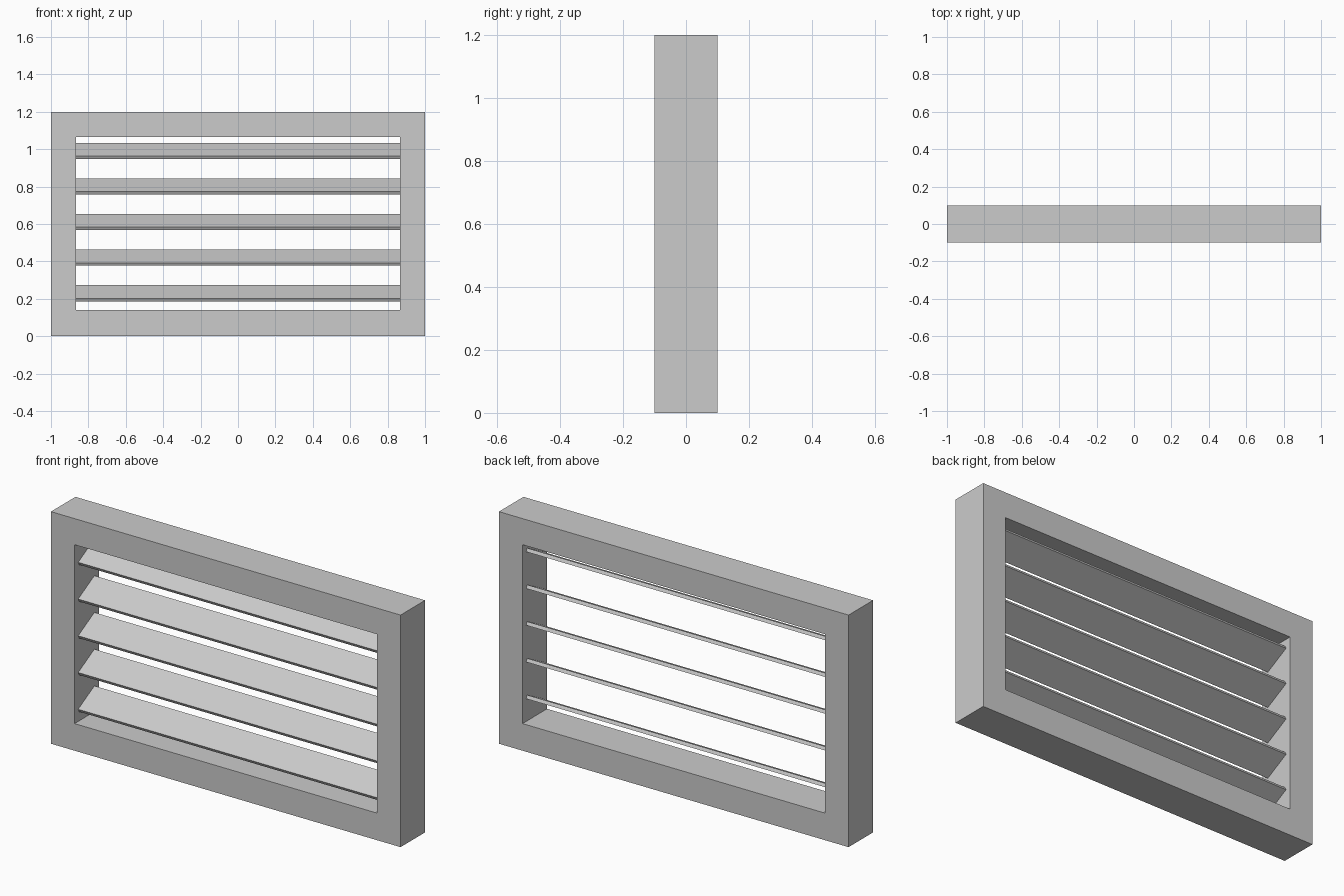
import bpy, bmesh
from math import radians
from mathutils import Matrix

if "Cube" in bpy.data.objects:
    bpy.data.objects.remove(bpy.data.objects["Cube"])

HALF_DEPTH = 0.10


def finish(bm, name):
    bmesh.ops.recalc_face_normals(bm, faces=bm.faces)
    mesh = bpy.data.meshes.new(name)
    bm.to_mesh(mesh)
    bm.free()
    obj = bpy.data.objects.new(name, mesh)
    bpy.context.collection.objects.link(obj)
    return obj


# Outer frame: a rectangular ring with one joined surface
def rectangle(bm, x, z0, z1, y):
    return [bm.verts.new(p) for p in ((-x, y, z0), (x, y, z0), (x, y, z1), (-x, y, z1))]


bm = bmesh.new()
loops = [rectangle(bm, 1.0, 0.0, 1.2, -HALF_DEPTH),
         rectangle(bm, 1.0, 0.0, 1.2, HALF_DEPTH),
         rectangle(bm, 0.865, 0.14, 1.065, HALF_DEPTH),
         rectangle(bm, 0.865, 0.14, 1.065, -HALF_DEPTH)]
for k in range(4):
    a, b = loops[k], loops[(k + 1) % 4]
    for i in range(4):
        j = (i + 1) % 4
        bm.faces.new((a[i], a[j], b[j], b[i]))
finish(bm, "frame")

# Tilted slats, front edge lower than back edge
for i in range(5):
    bm = bmesh.new()
    bmesh.ops.create_cube(bm, size=1.0, matrix=Matrix.Diagonal((1.73, 0.15, 0.018, 1)))
    slat = finish(bm, f"slat_{i + 1}")
    slat.location = (0, 0, 0.23 + 0.19 * i)
    slat.rotation_euler = (radians(28), 0, 0)
